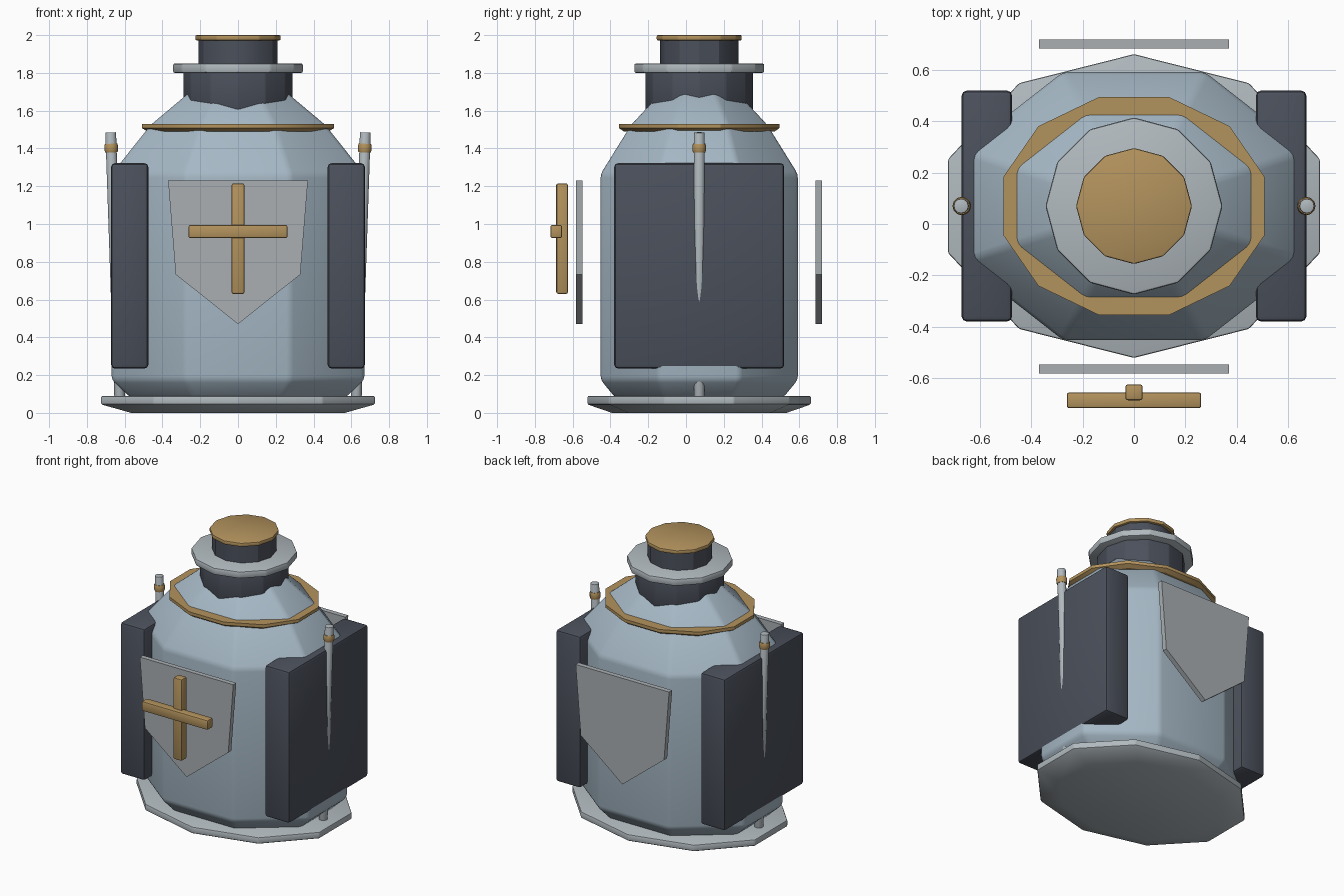
import bpy, bmesh
from math import cos, sin, pi, radians
from mathutils import Vector, Matrix

if "Cube" in bpy.data.objects:
    bpy.data.objects.remove(bpy.data.objects["Cube"])

CY = 0.07  # y of the vertical axis of the body


def material(name, rgb):
    m = bpy.data.materials.new(name)
    m.diffuse_color = (*rgb, 1)
    m.use_nodes = True
    m.node_tree.nodes["Principled BSDF"].inputs["Base Color"].default_value = m.diffuse_color
    return m


BLUE = material("pale_blue", (0.38, 0.48, 0.56))
DARK = material("dark_slate", (0.07, 0.08, 0.105))
GOLD = material("brass", (0.45, 0.29, 0.11))
STEEL = material("steel", (0.44, 0.49, 0.52))
PLATE = material("plate_grey", (0.40, 0.43, 0.45))


def finish(name, bm, mat, bevel=0.0, segments=2, sharp=30):
    """Bevel the hard edges, then make an object with angle-based smoothing."""
    bmesh.ops.recalc_face_normals(bm, faces=bm.faces[:])
    if bevel:
        hard = [e for e in bm.edges if e.calc_face_angle(0) > radians(20)]
        bmesh.ops.bevel(bm, geom=hard, offset=bevel, segments=segments,
                        profile=0.5, affect='EDGES', clamp_overlap=True)
    me = bpy.data.meshes.new(name)
    bm.to_mesh(me)
    bm.free()
    ob = bpy.data.objects.new(name, me)
    bpy.context.collection.objects.link(ob)
    me.materials.append(mat)
    bpy.ops.object.select_all(action='DESELECT')
    ob.select_set(True)
    bpy.context.view_layer.objects.active = ob
    bpy.ops.object.shade_smooth_by_angle(angle=radians(sharp))
    return ob


def stack(name, sides, turn, rx, ry, profile, mat, bevel=0.0, sharp=30, matrix=None, centre_y=CY):
    """Stack of elliptical n-sided rings; profile holds (scale, z)."""
    bm = bmesh.new()
    rings = []
    for s, z in profile:
        ring = []
        for i in range(sides):
            a = radians(turn) + 2 * pi * i / sides
            ring.append(bm.verts.new((rx * s * cos(a), centre_y + ry * s * sin(a), z)))
        rings.append(ring)
    for lo, hi in zip(rings, rings[1:]):
        for i in range(sides):
            j = (i + 1) % sides
            bm.faces.new((lo[i], lo[j], hi[j], hi[i]))
    bm.faces.new(rings[0][::-1])
    bm.faces.new(rings[-1])
    if matrix:
        bm.transform(matrix)
    return finish(name, bm, mat, bevel, sharp=sharp)


def box(name, lo, hi, mat, bevel):
    lo, hi = Vector(lo), Vector(hi)
    bm = bmesh.new()
    bmesh.ops.create_cube(bm, size=1)
    bm.transform(Matrix.Translation((lo + hi) / 2) @ Matrix.Diagonal((*(hi - lo), 1)))
    return finish(name, bm, mat, bevel)


# Foot plate, ten sides with an undercut
stack("base_plate", 10, 18, 0.762, 0.592,
      [(0.78, 0.0), (1.0, 0.045), (1.0, 0.09)], STEEL, 0.008)

# Eight-sided body with chamfered foot and two-step shoulder
stack("body", 8, 22.5, 0.724, 0.565,
      [(0.85, 0.08), (1, 0.175), (1, 1.265), (0.69, 1.525), (0.37, 1.705)], BLUE, 0.02)

# Brass band on the shoulder
stack("shoulder_band", 12, 15, 0.527, 0.44,
      [(0.94, 1.49), (1, 1.508), (1, 1.53)], GOLD)

# Neck, flange and cap
stack("collar", 12, 0, 0.29, 0.285, [(1, 1.60), (1, 1.82)], DARK, 0.008)
stack("flange", 12, 0, 0.345, 0.345, [(1, 1.80), (1, 1.85)], STEEL, 0.01)
stack("neck", 12, 0, 0.21, 0.207, [(1, 1.84), (1, 1.98)], DARK)
stack("cap", 12, 0, 0.226, 0.226, [(1, 1.972), (1, 2.0)], GOLD, 0.007)

for side, label in ((-1, "left"), (1, "right")):
    # Side panels
    xs = sorted((side * 0.475, side * 0.672))
    box(label + "_side_panel", (xs[0], -0.38, 0.235), (xs[1], 0.52, 1.322), DARK, 0.02)

    # Leaning poles, sunk into the panels, with a brass ferrule
    foot, head = Vector((side * 0.626, CY, 0.07)), Vector((side * 0.674, CY, 1.485))
    axis = head - foot
    lean = Matrix.Translation(foot) @ axis.to_track_quat('Z', 'Y').to_matrix().to_4x4()
    n = axis.length
    stack(label + "_pole", 12, 0, 0.029, 0.029, [(1, 0), (1, n)], STEEL, 0.004, 40, lean, 0)
    stack(label + "_pole_ferrule", 12, 0, 0.036, 0.036,
          [(0.9, n - 0.106), (1, n - 0.095), (1, n - 0.07), (0.9, n - 0.06)],
          GOLD, 0, 50, lean, 0)

# Shield plates in front and behind
for name, y0, y1 in (("front_shield", -0.582, -0.548), ("back_shield", 0.685, 0.72)):
    bm = bmesh.new()
    outline = [(-0.37, 1.23), (-0.33, 0.733), (0, 0.47), (0.33, 0.733), (0.37, 1.23)]
    face = bm.faces.new([bm.verts.new((x, y0, z)) for x, z in outline])
    new = bmesh.ops.extrude_face_region(bm, geom=[face])["geom"]
    bmesh.ops.translate(bm, vec=(0, y1 - y0, 0),
                        verts=[v for v in new if isinstance(v, bmesh.types.BMVert)])
    finish(name, bm, PLATE)

# Brass cross in front of the front shield
box("cross_upright", (-0.034, -0.687, 0.63), (0.034, -0.625, 1.215), GOLD, 0.01)
box("cross_bar", (-0.262, -0.718, 0.925), (0.262, -0.656, 0.995), GOLD, 0.01)
